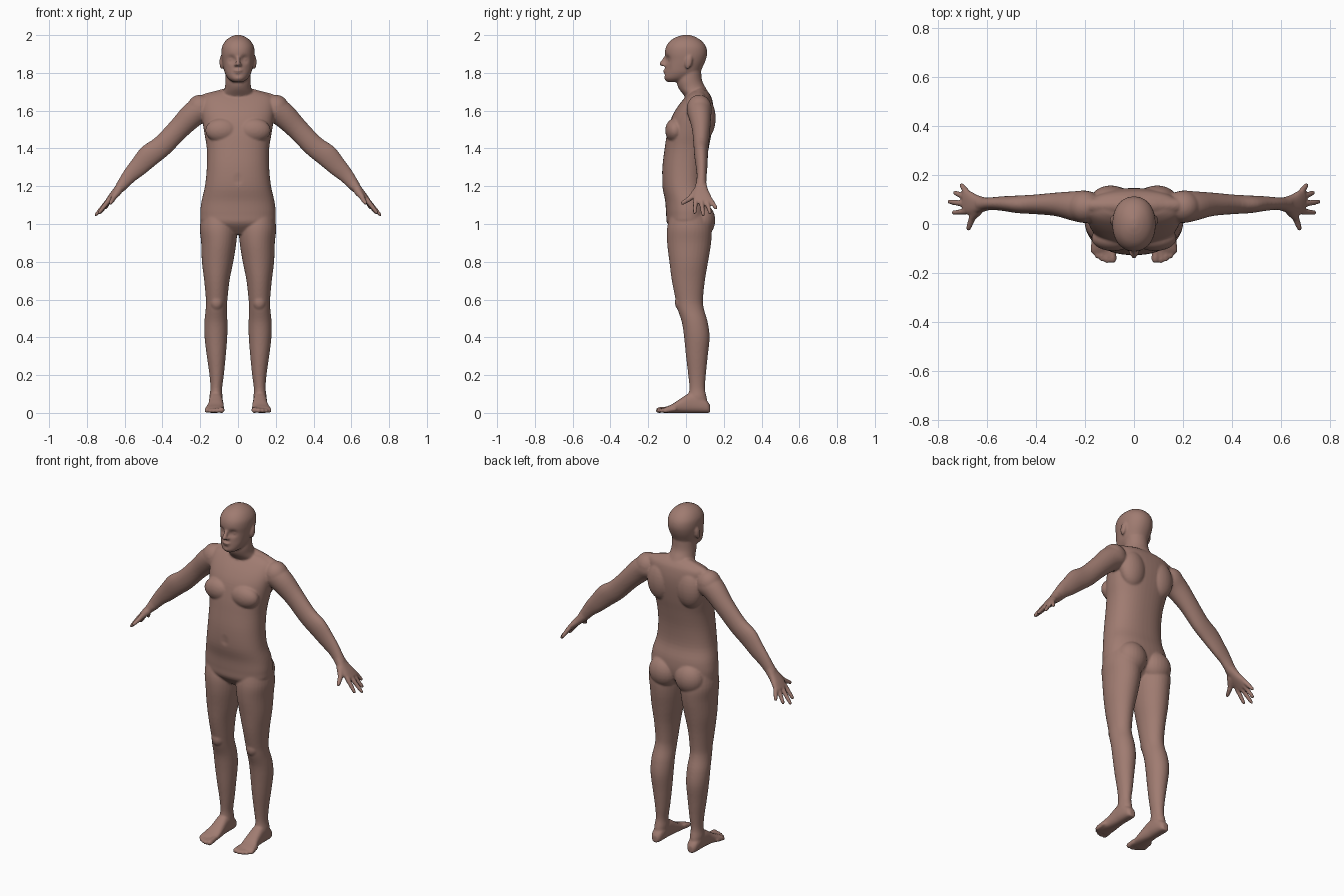
import bpy, bmesh, math
from mathutils import Vector, Matrix

X, Y, Z = Vector((1, 0, 0)), Vector((0, 1, 0)), Vector((0, 0, 1))
bm = bmesh.new()


def catmull(p, q, r, s, t):
    return 0.5 * (2*q + (r-p)*t + (2*p-5*q+4*r-s)*t*t + (3*q-p-3*r+s)*t**3)


def loft(rows, a, b, n=32, p=2.0, steps=4):
    """Closed skin through (x, y, z, ra, rb) sections lying in the plane of a and b."""
    fine = []
    for i in range(len(rows) - 1):
        quad = [rows[max(i-1, 0)], rows[i], rows[i+1], rows[min(i+2, len(rows)-1)]]
        for k in range(steps):
            fine.append([catmull(*c, k/steps) for c in zip(*quad)])
    fine.append(rows[-1])
    rings = []
    for x, y, z, ra, rb in fine:
        ring = []
        for j in range(n):
            t = 2*math.pi*j/n
            c, s = math.cos(t), math.sin(t)
            u = math.copysign(abs(c)**(2/p), c) * max(ra, .002)
            v = math.copysign(abs(s)**(2/p), s) * max(rb, .002)
            ring.append(bm.verts.new(Vector((x, y, z)) + a*u + b*v))
        rings.append(ring)
    for r0, r1 in zip(rings, rings[1:]):
        for j in range(n):
            k = (j+1) % n
            bm.faces.new((r0[j], r0[k], r1[k], r1[j]))
    bm.faces.new(rings[0][::-1])
    bm.faces.new(rings[-1])


def upright(rows, **kw):
    """Loft of level sections: (z, centre x, half width, front y, back y)."""
    loft([(cx, (f+k)/2, z, hw, (k-f)/2) for z, cx, hw, f, k in rows], X, Y, **kw)


def ball(loc, radii, tilt=0):
    m = Matrix.Translation(loc) @ Matrix.Rotation(tilt, 4, 'X') @ Matrix.Diagonal((*radii, 1))
    bmesh.ops.create_uvsphere(bm, u_segments=24, v_segments=16, radius=1, matrix=m)


def digit(p0, p1, r0, r1):
    """Rounded tapering rod."""
    p0, p1 = Vector(p0), Vector(p1)
    d = (p1-p0).normalized()
    a = d.orthogonal().normalized()
    rows = []
    for t, r in ((0, r0*.5), (.1, r0), (.5, (r0+r1)/2), (.82, r1), (.95, r1*.75), (1, r1*.3)):
        rows.append((*p0.lerp(p1, t), r, r))
    loft(rows, a, d.cross(a), n=14, steps=2)


def push(loc, radius, move):
    """Soft dent or bulge, the same on both sides."""
    for v in bm.verts:
        d = (Vector((abs(v.co.x), v.co.y, v.co.z)) - Vector(loc)).length / radius
        if d < 3:
            w = math.exp(-d*d)
            v.co += Vector((math.copysign(move[0], v.co.x), move[1], move[2])) * w


# head
upright([(1.752, 0, .028, -.10, -.02), (1.77, 0, .052, -.115, .03), (1.80, 0, .070, -.113, .07),
         (1.835, 0, .079, -.110, .09), (1.87, 0, .085, -.108, .105), (1.905, 0, .088, -.112, .112),
         (1.94, 0, .084, -.105, .105), (1.97, 0, .066, -.083, .082), (1.99, 0, .040, -.05, .05),
         (2.001, 0, .012, -.015, .02)], n=64, p=2.15, steps=6)
push((.034, -.098, 1.872), .018, (0, .016, 0))      # eye sockets
push((.055, -.085, 1.825), .020, (-.004, .006, 0))  # cheeks
push((0, -.115, 1.788), .010, (0, .006, 0))         # below the lip
ball((.034, -.078, 1.871), (.016, .016, .013))      # eyes
digit((0, -.100, 1.893), (0, -.134, 1.838), .009, .013)  # nose
ball((.012, -.115, 1.842), (.009, .012, .008))      # nostrils
ball((0, -.110, 1.812), (.024, .012, .006))         # lips
ball((0, -.108, 1.802), (.021, .012, .006))
ball((.088, .014, 1.857), (.010, .019, .036), -.2)  # ears

# neck and shoulder slope
upright([(1.64, 0, .09, .02, .13), (1.68, 0, .085, -.01, .125), (1.72, 0, .07, -.04, .105),
         (1.76, 0, .067, -.05, .085), (1.82, 0, .064, -.04, .08)])
digit((.03, .075, 1.69), (.20, .075, 1.655), .035, .03)

# torso
upright([(.945, 0, .07, -.05, .06), (1.0, 0, .185, -.098, .11), (1.05, 0, .20, -.105, .125),
         (1.12, 0, .193, -.110, .122), (1.2, 0, .175, -.125, .103), (1.3, 0, .165, -.125, .105),
         (1.4, 0, .165, -.113, .12), (1.48, 0, .178, -.100, .135), (1.56, 0, .190, -.078, .145),
         (1.62, 0, .195, -.045, .145), (1.67, 0, .185, -.005, .135), (1.695, 0, .14, .02, .12),
         (1.705, 0, .09, .03, .11)], n=48, p=2.3)
push((0, -.125, 1.235), .012, (0, .012, 0))         # navel
ball((.085, -.058, 1.495), (.088, .052, .065))      # chest muscles
ball((.095, .10, 1.56), (.08, .057, .11))           # shoulder blades
ball((.085, .083, 1.02), (.088, .072, .09))         # buttocks

# arm
ACROSS = Vector((.66, 0, .75))
loft([(.15, .07, 1.62, .05, .05), (.195, .07, 1.605, .066, .068), (.245, .073, 1.573, .060, .066),
      (.315, .08, 1.503, .048, .058), (.40, .08, 1.415, .040, .057), (.47, .08, 1.362, .036, .060),
      (.53, .083, 1.300, .030, .050), (.575, .083, 1.255, .026, .040), (.615, .08, 1.205, .027, .031),
      (.63, .08, 1.188, .028, .026)], Y, ACROSS)
ball((.20, .07, 1.612), (.07, .066, .072))

# palm, fingers and thumb
loft([(.605, .08, 1.215, .027, .029), (.64, .08, 1.175, .038, .023), (.67, .086, 1.143, .049, .018),
      (.692, .09, 1.118, .046, .013)], Y, ACROSS, p=2.4)
for y0, tip in ((.052, (.741, .045, 1.052)), (.079, (.758, .092, 1.042)),
                (.105, (.735, .130, 1.052)), (.124, (.705, .163, 1.078))):
    digit((.677, y0, 1.135), tip, .0135, .0105)
digit((.630, .065, 1.180), (.665, .015, 1.130), .022, .014)
digit((.658, .026, 1.138), (.677, -.026, 1.107), .014, .0105)

# leg
upright([(1.06, .11, .08, -.08, .11), (.98, .104, .098, -.10, .135), (.9, .102, .093, -.10, .133),
         (.8, .108, .083, -.088, .117), (.7, .112, .067, -.075, .10), (.6, .113, .057, -.055, .09),
         (.55, .115, .056, -.045, .095), (.48, .117, .061, -.022, .115), (.4, .117, .060, -.01, .125),
         (.3, .115, .050, 0, .115), (.2, .113, .038, .012, .105), (.13, .115, .031, .018, .10),
         (.08, .117, .035, .01, .11), (.03, .117, .03, .0, .115)])
ball((.113, -.025, .585), (.036, .034, .045))       # knee cap

# foot and toes: sections run from heel to toe
loft([(.117, y, h/2, hw, h/2) if y > -.03 else (.117 + (-.03-y)*.13, y, h/2, hw, h/2)
      for y, hw, h in ((.128, .016, .04), (.11, .030, .065), (.06, .036, .10), (.02, .037, .105),
                       (-.03, .041, .075), (-.07, .048, .048), (-.105, .050, .032),
                       (-.12, .044, .022))], X, Z, p=2.5)
for x, y, r in ((.086, -.158, .0155), (.110, -.160, .012), (.131, -.152, .0115),
                (.150, -.140, .011), (.167, -.122, .0105)):
    digit((x*.9+.012, y+.07, .020), (x, y, r*.85), r, r)

# fuse all parts into one smooth skin
bmesh.ops.recalc_face_normals(bm, faces=bm.faces)
mesh = bpy.data.meshes.new("body")
bm.to_mesh(mesh)
bm.free()
body = bpy.data.objects.new("body", mesh)
bpy.context.collection.objects.link(body)
skin = bpy.data.materials.new("brown skin")
skin.diffuse_color = (.35, .20, .165, 1)
mesh.materials.append(skin)
mirror = body.modifiers.new("mirror", 'MIRROR')
mirror.use_mirror_merge = False
remesh = body.modifiers.new("fuse", 'REMESH')
remesh.mode = 'VOXEL'
remesh.voxel_size = .006
remesh.use_smooth_shade = True
relax = body.modifiers.new("relax", 'SMOOTH')
relax.factor = .5
relax.iterations = 4
